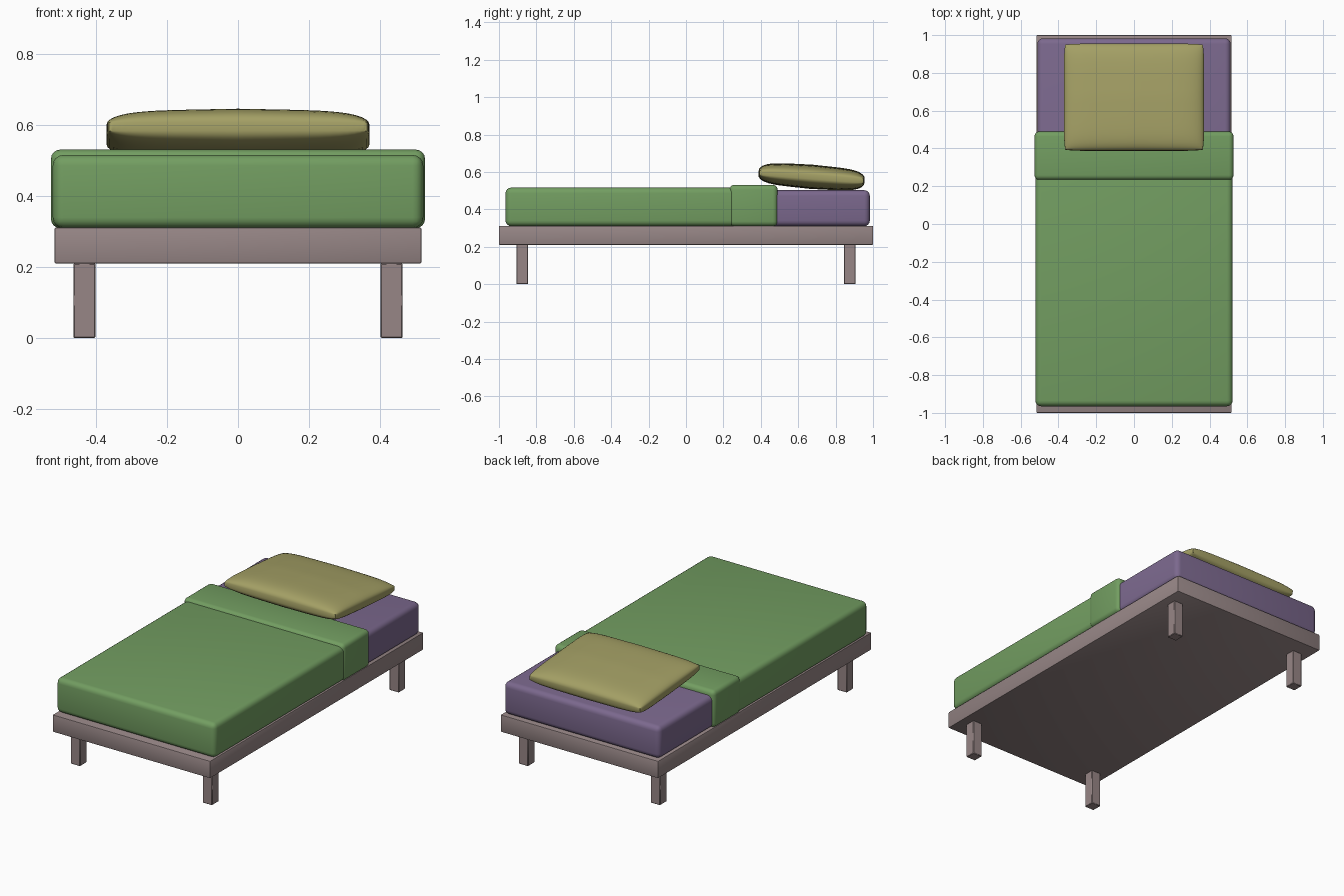
import bpy, bmesh, math

if "Cube" in bpy.data.objects:
    bpy.data.objects.remove(bpy.data.objects["Cube"])


def material(name, rgb):
    m = bpy.data.materials.new(name)
    m.diffuse_color = (*rgb, 1)
    m.use_nodes = True
    m.node_tree.nodes["Principled BSDF"].inputs["Base Color"].default_value = m.diffuse_color
    return m


WOOD = material("wood", (0.31, 0.24, 0.24))
SHEET = material("sheet", (0.20, 0.14, 0.27))
GREEN = material("green_cloth", (0.17, 0.34, 0.12))
PILLOW = material("pillow_cloth", (0.37, 0.35, 0.13))


def finish(obj, mat):
    obj.data.materials.append(mat)
    bpy.ops.object.select_all(action='DESELECT')
    obj.select_set(True)
    bpy.context.view_layer.objects.active = obj
    bpy.ops.object.shade_smooth_by_angle(angle=math.radians(40))


def box(name, lo, hi, mat, bevel, segments):
    """Bevelled box between two corners."""
    bpy.ops.mesh.primitive_cube_add(size=1, location=[(a + b) / 2 for a, b in zip(lo, hi)])
    obj = bpy.context.object
    obj.name = name
    obj.scale = [b - a for a, b in zip(lo, hi)]
    bpy.ops.object.transform_apply(location=False, rotation=False, scale=True)
    mod = obj.modifiers.new("bevel", 'BEVEL')
    mod.width, mod.segments = bevel, segments
    bpy.ops.object.modifier_apply(modifier=mod.name)
    finish(obj, mat)
    return obj


# Wooden base and four legs
box("bed_frame", (-0.517, -1, 0.21), (0.517, 1, 0.312), WOOD, 0.005, 2)
for sx, side in ((-1, "left"), (1, "right")):
    for sy, end in ((-1, "front"), (1, "back")):
        x, y = sx * 0.433, sy * 0.875
        box(f"{end}_{side}_leg", (x - 0.031, y - 0.031, 0), (x + 0.031, y + 0.031, 0.211),
            WOOD, 0.003, 1)

# Mattress, blanket and the folded-back blanket edge
box("mattress", (-0.512, -0.945, 0.31), (0.512, 0.983, 0.502), SHEET, 0.03, 4)
box("blanket", (-0.522, -0.965, 0.31), (0.522, 0.46, 0.516), GREEN, 0.03, 4)
box("blanket_fold", (-0.527, 0.233, 0.31), (0.527, 0.49, 0.531), GREEN, 0.026, 4)


# Pillow: two puffed grids bridged around the seam
def puff(u):
    return math.sqrt(max(0, 1 - abs(u) ** 6)) * (1 - 0.15 * abs(u))


bm = bmesh.new()
for sign in (1, -1):
    made = bmesh.ops.create_grid(bm, x_segments=28, y_segments=24, size=1)
    for v in made["verts"]:
        u, w = (math.sin(c * math.pi / 2) for c in v.co[:2])
        v.co = (0.371 * u * (1 - 0.02 * w ** 8),
                0.284 * w * (1 - 0.02 * u ** 8),
                sign * (0.012 + 0.053 * puff(u) * puff(w)))
bmesh.ops.bridge_loops(bm, edges=[e for e in bm.edges if e.is_boundary])
bmesh.ops.recalc_face_normals(bm, faces=bm.faces)
mesh = bpy.data.meshes.new("pillow")
bm.to_mesh(mesh)
bm.free()
pillow = bpy.data.objects.new("pillow", mesh)
bpy.context.collection.objects.link(pillow)
pillow.location = (0, 0.671, 0.574)
pillow.rotation_euler.x = math.radians(-4.5)
finish(pillow, PILLOW)
